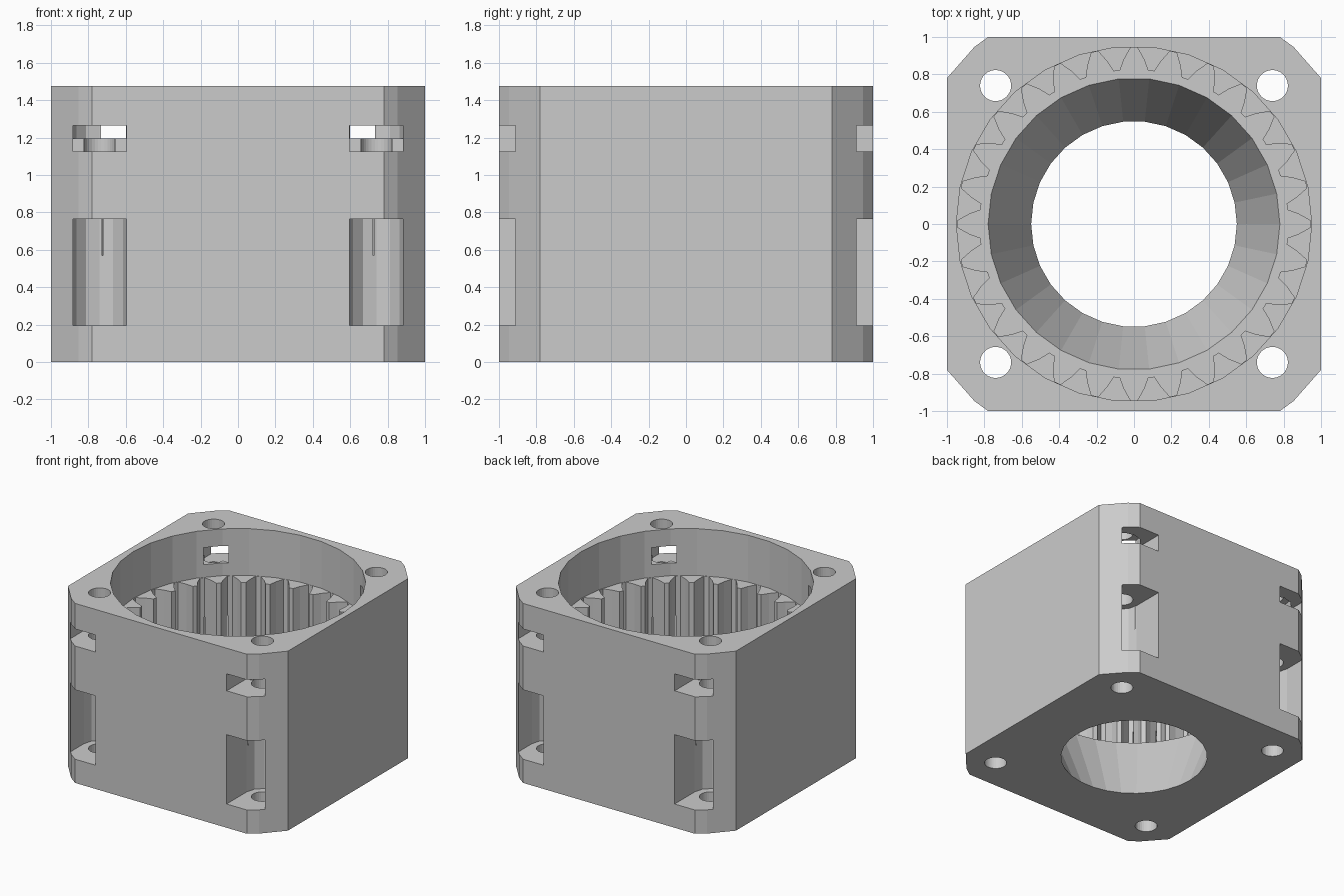
import bpy, bmesh, math
from math import cos, sin, pi, radians

if "Cube" in bpy.data.objects:
    bpy.data.objects.remove(bpy.data.objects["Cube"])

H = 1.475          # housing height
GEAR_Z, BORE_Z = 0.57, 1.09
TEETH = 28
BOLT = 0.74        # bolt hole offset from the axis


def ring(r, n=30):
    return [(r * cos(2 * pi * i / n), r * sin(2 * pi * i / n)) for i in range(n)]


def loft(name, sections):
    """Solid through matching loops given as (points, z)."""
    bm = bmesh.new()
    loops = [[bm.verts.new((x, y, z)) for x, y in pts] for pts, z in sections]
    for a, b in zip(loops, loops[1:]):
        for i in range(len(a)):
            j = (i + 1) % len(a)
            bm.faces.new((a[i], a[j], b[j], b[i]))
    bm.faces.new(loops[0][::-1])
    bm.faces.new(loops[-1])
    bmesh.ops.recalc_face_normals(bm, faces=bm.faces)
    me = bpy.data.meshes.new(name)
    bm.to_mesh(me)
    bm.free()
    ob = bpy.data.objects.new(name, me)
    bpy.context.collection.objects.link(ob)
    return ob


def prism(name, pts, z0, z1):
    return loft(name, [(pts, z0), (pts, z1)])


def shift(pts, x, y):
    return [(px + x, py + y) for px, py in pts]


# housing block: square with its corners trimmed by a 30-sided round
corner = [(1, 0.78), (0.853, 0.947), (0.78, 1)]
outline = []
for sx, sy, step in ((1, 1, 1), (-1, 1, -1), (-1, -1, 1), (1, -1, -1)):
    outline += [(sx * x, sy * y) for x, y in corner[::step]]
housing = prism("gearbox_housing", outline, 0, H)

# funnel opening, ring gear teeth and upper bore
cutters = [
    loft("funnel_cutter", [(ring(0.55), -0.1), (ring(0.55), 0), (ring(0.78), GEAR_Z), (ring(0.78), 0.8)]),
    prism("bore_cutter", ring(0.95), BORE_Z, H + 0.1),
]
tooth = [(0.82, -0.075), (0.88, -0.053), (0.943, -0.018), (0.943, 0.018), (0.88, 0.053), (0.82, 0.075)]
gear = []
for i in range(TEETH):
    c, s = cos(2 * pi * i / TEETH), sin(2 * pi * i / TEETH)
    gear += [(r * c - w * s, r * s + w * c) for r, w in tooth]
cutters.append(prism("gear_cutter", gear, GEAR_Z, BORE_Z + 0.05))

# bolt holes, with bolt head and nut slots open to the front and back
hw = 0.143
for sx in (1, -1):
    for sy in (1, -1):
        x, y = sx * BOLT, sy * BOLT
        cutters.append(prism("bolt_hole_cutter", shift(ring(0.083, 30), x, y), -0.1, H + 0.1))
        box = [(x - hw, y), (x + hw, y), (x + hw, sy * 1.2), (x - hw, sy * 1.2)]
        for z0, z1, c0, c1 in ((0.195, 0.765, 0.195, 0.765), (1.125, 1.265, 1.195, 1.335)):
            cutters.append(prism("slot_cutter", box, z0, z1))
            cutters.append(prism("pocket_cutter", shift(ring(hw, 12), x, y), c0, c1))

for c in cutters:
    c.hide_render = True
    c.hide_set(True)
    m = housing.modifiers.new(c.name, 'BOOLEAN')
    m.operation = 'DIFFERENCE'
    m.solver = 'EXACT'
    m.object = c

# bake the cuts and drop the cutters
bpy.context.view_layer.update()
dg = bpy.context.evaluated_depsgraph_get()
mesh = bpy.data.meshes.new_from_object(housing.evaluated_get(dg))
housing.modifiers.clear()
housing.data = mesh
for c in cutters:
    bpy.data.objects.remove(c)
